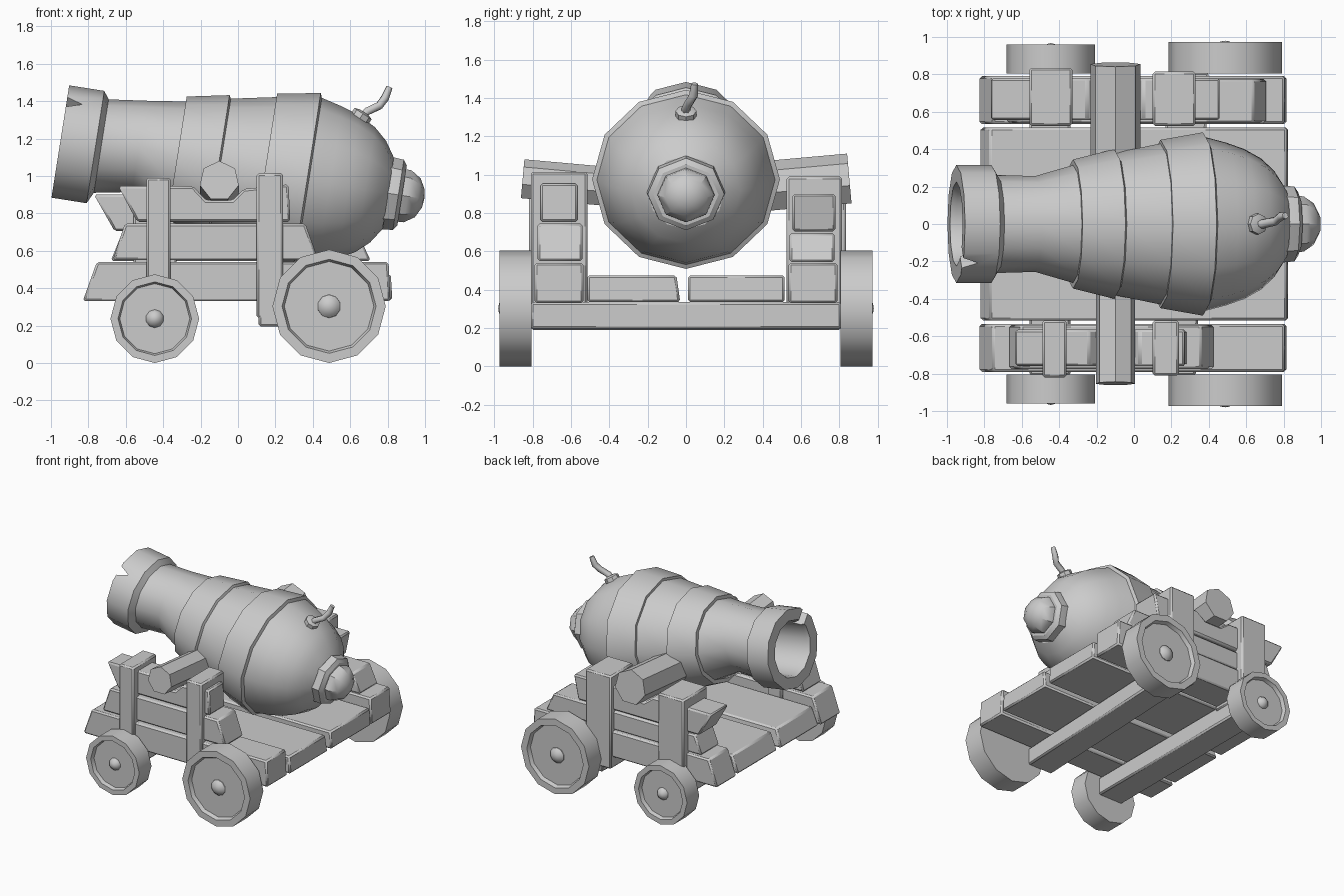
import bpy, bmesh, math
from mathutils import Vector

if "Cube" in bpy.data.objects:
    bpy.data.objects.remove(bpy.data.objects["Cube"])


def make_object(name, bm):
    bmesh.ops.remove_doubles(bm, verts=bm.verts, dist=1e-5)
    bmesh.ops.recalc_face_normals(bm, faces=bm.faces)
    me = bpy.data.meshes.new(name)
    bm.to_mesh(me)
    bm.free()
    ob = bpy.data.objects.new(name, me)
    bpy.context.collection.objects.link(ob)
    return ob


def lathe(name, profile, origin, axis, ref, n, squash=1.0):
    """Spin (distance, radius[, sideways lift]) about an axis; first corner points along ref."""
    d = Vector(axis).normalized()
    e2 = d.cross(Vector(ref)).normalized()
    e1 = e2.cross(d)
    bm = bmesh.new()
    rings = []
    for s, r, *lift in profile:
        centre = Vector(origin) + d * s + e2 * sum(lift)
        rings.append([bm.verts.new(centre + e1 * r * math.cos(math.tau * i / n)
                      + e2 * r * squash * math.sin(math.tau * i / n)) for i in range(n)])
    for a, b in zip(rings, rings[1:]):
        for i in range(n):
            j = (i + 1) % n
            bm.faces.new((a[i], a[j], b[j], b[i]))
    return make_object(name, bm)


def extrude(name, a, b, bevel=0.0):
    """Solid between two matching outlines."""
    bm = bmesh.new()
    va = [bm.verts.new(p) for p in a]
    vb = [bm.verts.new(p) for p in b]
    bm.faces.new(va)
    bm.faces.new(vb)
    for i in range(len(va)):
        j = (i + 1) % len(va)
        bm.faces.new((va[i], va[j], vb[j], vb[i]))
    ob = make_object(name, bm)
    if bevel:
        m = ob.modifiers.new("Bevel", 'BEVEL')
        m.width = bevel
        m.segments = 1
    return ob


def plank(name, outline, y0, y1, bevel=0.012):
    return extrude(name, [(x, y0, z) for x, z in outline],
                   [(x, y1, z) for x, z in outline], bevel)


def box(name, x0, x1, y0, y1, z0, z1):
    return plank(name, [(x0, z0), (x1, z0), (x1, z1), (x0, z1)], y0, y1)


# Barrel: bore, muzzle ring, bands and rounded breech
muzzle = Vector((-0.95, 0, 1.184))
axis = Vector((0.988, 0, -0.156)).normalized()
up = Vector((0.156, 0, 0.988)).normalized()
Y = Vector((0, 1, 0))
barrel = lathe("barrel", [
    (0.75, 0), (0.75, 0.2), (0.03, 0.215), (0, 0.225), (0, 0.315), (0.19, 0.315),
    (0.22, 0.262, 0.01), (0.42, 0.256, 0.04), (0.63, 0.315, 0.012), (0.63, 0.345, 0.01),
    (0.855, 0.4), (0.865, 0.382), (1.105, 0.43), (1.105, 0.45), (1.335, 0.49), (1.345, 0.465),
    (1.46, 0.435), (1.56, 0.4), (1.65, 0.35), (1.72, 0.285), (1.775, 0.2), (1.775, 0)],
    muzzle, axis, Y, 12, 0.965)

# V-shaped chip in the muzzle ring
rad = (up * 0.72 - Y * 0.7).normalized()
tan = axis.cross(rad)
tri = [muzzle + axis * s + tan * t for s, t in ((-0.03, 0.05), (-0.03, -0.05), (0.085, 0))]
cutter = extrude("chip_cutter", [p + rad * 0.16 for p in tri], [p + rad * 0.4 for p in tri])
cutter.hide_render = True
m = barrel.modifiers.new("Chip", 'BOOLEAN')
m.operation = 'DIFFERENCE'
m.solver = 'EXACT'
m.object = cutter
bpy.context.view_layer.objects.active = barrel
bpy.ops.object.modifier_apply(modifier="Chip")
bpy.data.objects.remove(cutter)

# Breech ring and knob
lathe("breech_ring", [(1.72, 0), (1.72, 0.2), (1.775, 0.205), (1.83, 0.2), (1.85, 0.17), (1.85, 0)],
      muzzle, axis, Y, 8, 0.95)
lathe("breech_knob", [(1.83, 0), (1.83, 0.15), (1.88, 0.148), (1.935, 0.11), (1.965, 0.05), (1.97, 0)],
      muzzle, axis, Y, 8, 0.95)

# Fuse collar and bent fuse
lathe("fuse_collar", [(-0.05, 0), (-0.05, 0.055), (0.015, 0.055), (0.025, 0.03), (0.025, 0)],
      (0.66, 0, 1.32), (0.55, 0, 0.83), Y, 8)
cu = bpy.data.curves.new("fuse", 'CURVE')
cu.dimensions = '3D'
cu.bevel_depth = 0.024
cu.bevel_resolution = 1
cu.use_fill_caps = True
sp = cu.splines.new('POLY')
path = [(0.64, 0, 1.29), (0.69, 0, 1.345), (0.755, 0.015, 1.375), (0.785, 0.04, 1.415), (0.81, 0.045, 1.475)]
sp.points.add(len(path) - 1)
for i, (pt, p) in enumerate(zip(sp.points, path)):
    pt.co = (*p, 1)
    pt.radius = 0.75 if i == len(path) - 1 else 1
bpy.context.collection.objects.link(bpy.data.objects.new("fuse", cu))

# Trunnions, tilted slightly upward to the outside
trunnions = [lathe("trunnion", [(0, 0), (0, r), (0.545, r), (0.545, 0)],
                   (-0.1, side * 0.31, 0.925), (0, side, 0.09), (0, 0, 1), 7)
             for side, r in ((-1, 0.107), (1, 0.137))]

# Deck planks with a ragged gap, slanted at the front end
for side, gap in ((-1, 0.03), (1, 0.01)):
    ends = []
    for x, slant in ((-0.825, 0.055), (0.825, -0.008)):
        ends.append([(x, side * gap, 0.335), (x, side * 0.515, 0.335),
                     (x + slant, side * 0.515, 0.475), (x + slant, side * (gap + 0.01) - 0.01, 0.475)])
    extrude("deck_plank", *ends, 0.012)

# Axle beams; the rear one sits ahead of its wheels and is slightly skewed
box("front_axle_beam", -0.56, -0.34, -0.81, 0.81, 0.19, 0.335)
extrude("rear_axle_beam", *[[(x, y, 0.195), (x + 0.22, y, 0.195), (x + 0.22, y, 0.335), (x, y, 0.335)]
                            for x, y in ((0.11, -0.81), (0.18, 0.81))], 0.012)

# Side walls, near side: three stacked planks
low = [(-0.83, 0.33), (0.815, 0.33), (0.805, 0.54), (-0.755, 0.54)]
plank("near_low_plank", low, -0.79, -0.535)
plank("near_mid_plank", [(-0.67, 0.55), (0.43, 0.55), (0.36, 0.745), (-0.605, 0.745)], -0.775, -0.54)
plank("near_top_plank", [(-0.54, 0.755), (0.28, 0.755), (0.27, 0.955), (0.03, 0.93), (-0.03, 0.87),
                         (-0.17, 0.87), (-0.24, 0.945), (-0.64, 0.945)], -0.76, -0.565)
# Side walls, far side
plank("far_low_plank", low, 0.535, 0.79)
plank("far_mid_plank", [(-0.68, 0.545), (0.71, 0.545), (0.64, 0.695), (-0.62, 0.695)], 0.54, 0.775)
plank("far_top_plank", [(-0.66, 0.705), (0.42, 0.705), (0.46, 0.9), (0.05, 0.9), (-0.03, 0.84),
                        (-0.17, 0.84), (-0.25, 0.9), (-0.77, 0.9)], 0.555, 0.78)

# Upright posts
box("near_front_post", -0.49, -0.36, -0.82, -0.515, 0.3, 0.99)
box("near_rear_post", 0.1, 0.24, -0.81, -0.515, 0.24, 1.015)
box("far_front_post", -0.56, -0.33, 0.525, 0.835, 0.3, 0.98)
box("far_rear_post", 0.1, 0.33, 0.525, 0.815, 0.24, 0.99)

# Wheels with recessed faces and domed hubs
for side in (-1, 1):
    for label, x, r, w in (("front", -0.445, 0.237, 0.155), ("rear", 0.487, 0.303, 0.168)):
        o, d = (x, side * 0.805, r), (0, side, 0)
        lathe(label + "_wheel", [(0, 0), (0, r), (w, r), (w, r * 0.83), (w - 0.03, r * 0.79), (w - 0.03, 0)],
              o, d, (0, 0, -1), 12)
        h = r * 0.21
        lathe(label + "_hub", [(w - 0.04, h), (w - 0.025, h * 0.97), (w - 0.01, h * 0.75), (w + 0.003, h * 0.4),
                               (w + 0.007, 0)], o, d, (0, 0, -1), 10)

# Soft shading with crisp edges; the seven-sided trunnions are smooth all round
for angle, group in ((32, [o for o in bpy.context.scene.objects if o.type == 'MESH']), (60, trunnions)):
    bpy.ops.object.select_all(action='DESELECT')
    for ob in group:
        ob.select_set(True)
    bpy.context.view_layer.objects.active = group[0]
    bpy.ops.object.shade_smooth_by_angle(angle=math.radians(angle))
